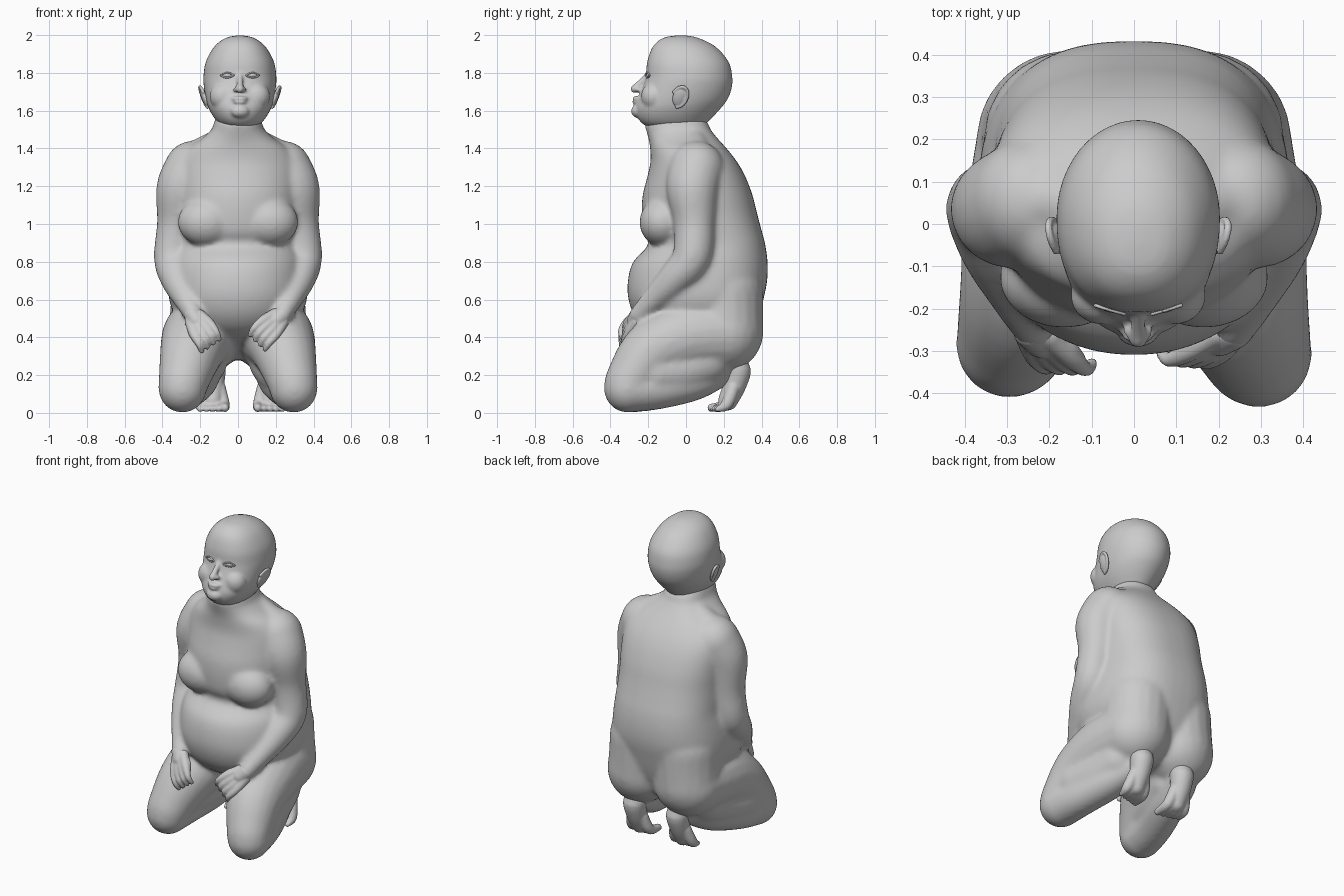
import bpy, bmesh, math
from mathutils import Vector, Matrix

if "Cube" in bpy.data.objects:
    bpy.data.objects.remove(bpy.data.objects["Cube"])

clay = bpy.data.materials.new("clay_grey")
clay.diffuse_color = (0.6, 0.6, 0.6, 1)
clay.use_nodes = True
clay.node_tree.nodes["Principled BSDF"].inputs["Base Color"].default_value = clay.diffuse_color


def spline(rows, steps):
    """Smoothly interpolate rows of numbers (Catmull-Rom)."""
    out = []
    for i in range(len(rows) - 1):
        p = [rows[max(0, min(len(rows) - 1, i + k))] for k in (-1, 0, 1, 2)]
        for s in range(steps):
            t = s / steps
            out.append([0.5 * (2 * b + (c - a) * t + (2 * a - 5 * b + 4 * c - d) * t * t
                               + (3 * b - a - 3 * c + d) * t ** 3) for a, b, c, d in zip(*p)])
    return out + [list(rows[-1])]


def skin(bm, rings):
    """Bridge rings of points into a closed solid."""
    vs = [[bm.verts.new(p) for p in r] for r in rings]
    n = len(vs[0])
    for a, b in zip(vs, vs[1:]):
        for i in range(n):
            bm.faces.new((a[i], a[(i + 1) % n], b[(i + 1) % n], b[i]))
    bm.faces.new(vs[0][::-1])
    bm.faces.new(vs[-1])


def stack(bm, rows, front=2.0, back=2.0, cx=0.0, n=48):
    """Horizontal oval sections: z, half width, front y, back y."""
    rings = []
    for z, hw, f, b in spline(rows, 4):
        ring = []
        for i in range(n):
            c, s = math.cos(math.tau * i / n), math.sin(math.tau * i / n)
            e = 2 / (back if s > 0 else front)
            ring.append((cx + hw * math.copysign(abs(c) ** e, c),
                         (f + b) / 2 + (b - f) / 2 * math.copysign(abs(s) ** e, s), z))
        rings.append(ring)
    skin(bm, rings)


def ball(bm, pos, size, rot=(0, 0, 0)):
    m = Matrix.Translation(pos)
    for axis, a in zip("XYZ", rot):
        m = m @ Matrix.Rotation(a, 4, axis)
    bmesh.ops.create_uvsphere(bm, u_segments=24, v_segments=16, radius=1,
                              matrix=m @ Matrix.Diagonal((*size, 1)))


def limb(bm, rows, n=20):
    """Round limb through x, y, z, radius rows, with ball ends."""
    pts = spline(rows, 5)
    rings = []
    for i, (x, y, z, r) in enumerate(pts):
        d = Vector(pts[min(i + 1, len(pts) - 1)][:3]) - Vector(pts[max(i - 1, 0)][:3])
        u = d.cross(Vector((1, 0.31, 0.17))).normalized()
        v = d.normalized().cross(u)
        rings.append([Vector((x, y, z)) + r * (u * math.cos(math.tau * k / n) + v * math.sin(math.tau * k / n))
                      for k in range(n)])
    skin(bm, rings)
    for x, y, z, r in (rows[0], rows[-1]):
        ball(bm, (x, y, z), (r, r, r))


def mirror(rows, s):
    return [(s * r[0], *r[1:]) for r in rows]


def finish(bm, name, voxel=0.0, smooth=0):
    bmesh.ops.recalc_face_normals(bm, faces=bm.faces)
    me = bpy.data.meshes.new(name)
    bm.to_mesh(me)
    bm.free()
    me.materials.append(clay)
    for p in me.polygons:
        p.use_smooth = True
    ob = bpy.data.objects.new(name, me)
    bpy.context.collection.objects.link(ob)
    if voxel:
        m = ob.modifiers.new("merge", 'REMESH')
        m.mode, m.voxel_size, m.use_smooth_shade = 'VOXEL', voxel, True
    if smooth:
        m = ob.modifiers.new("soften", 'SMOOTH')
        m.iterations, m.factor = smooth, 0.5
    return ob


# Body: torso and neck, with arms, hips and folded legs blended in
bm = bmesh.new()
stack(bm, [(.28, .04, .1, .22), (.34, .15, .0, .31), (.42, .25, -.18, .355), (.5, .325, -.265, .385),
           (.6, .365, -.305, .41), (.7, .368, -.308, .43), (.8, .355, -.28, .432), (.89, .335, -.2, .42),
           (.96, .335, -.225, .402), (1.05, .335, -.235, .378), (1.15, .34, -.23, .353), (1.25, .34, -.205, .315),
           (1.33, .325, -.188, .27), (1.4, .27, -.19, .215), (1.45, .195, -.198, .17), (1.5, .14, -.212, .13),
           (1.535, .128, -.215, .115), (1.6, .10, -.15, .06)], 2.1, 2.5)
for s, dy in ((-1, .015), (1, -.008)):
    # Chest and shoulder slope
    ball(bm, (s * .165, -.125, 1.01), (.155, .122, .13))
    limb(bm, mirror([(.08, .04, 1.44, .075), (.16, .05, 1.395, .08), (.25, .055, 1.33, .1)], s))
    # Arm
    limb(bm, mirror([(.24, .055, 1.29, .15), (.295, .035, 1.18, .14), (.32, .045, 1.0, .11),
                     (.342, .03, .82, .104), (.322, -.06, .71, .089), (.275, -.17, .6, .066),
                     (.235, -.25, .52, .05)], s))
    # Hip, thigh, shin and the flesh folded between them
    limb(bm, mirror([(.145, .2, .64, .21), (.15, .2, .53, .21), (.16, .203, .43, .208)], s))
    limb(bm, mirror([(.168, .2, .42, .205), (.212, 0, .40, .192), (.247, -.17 + dy, .32, .168),
                     (.285, -.28 + dy, .18, .137), (.295, -.30 + dy, .13, .127)], s))
    limb(bm, mirror([(.295, -.30 + dy, .127, .126), (.27, -.14, .135, .115), (.21, .06, .18, .108),
                     (.155, .22, .23, .07)], s))
    limb(bm, mirror([(.27, -.16, .21, .135), (.235, -.03, .23, .14), (.2, .1, .28, .145)], s))
finish(bm, "body", 0.012, 16)

# Hands: palm, four fingers and a thumb each
for side, s, wrist, tip in (("left", -1, (.24, -.25, .52), (.15, -.345, .38)),
                            ("right", 1, (.235, -.25, .52), (.11, -.325, .395))):
    bm = bmesh.new()
    w, t = Vector(wrist), Vector(tip)
    d = (t - w).normalized()
    across = Vector((.8, 0, -.6))
    across = (across - d * across.dot(d)).normalized()
    limb(bm, mirror([(*w, .047), (*w.lerp(t, .25), .044)], s))
    for k in range(4):
        o = across * (k - 1.5) * .034
        a, b = w.lerp(t, .15) + o * .6, w.lerp(t, .55) + o + Vector((0, -.012, 0))
        c = w.lerp(t, .88) + o * 1.1 + Vector((0, -.008, 0))
        e = c + d * .03 + Vector((0, .028, -.015))
        limb(bm, mirror([(*a, .031), (*b, .026), (*c, .018), (*e, .014)], s), 12)
    a = w.lerp(t, .2) - across * .025
    limb(bm, mirror([(*a, .028), (*(a - across * .03 + d * .045), .021),
                     (*(a - across * .035 + d * .09), .015)], s), 12)
    finish(bm, side + "_hand", 0.007, 2)

# Feet: heel up, resting on curled toes
for side, s, x in (("left", -1, .135), ("right", 1, .17)):
    bm = bmesh.new()
    limb(bm, mirror([(.155, .20, .23, .062), (x, .272, .235, .07), (x, .258, .15, .062), (x, .222, .065, .052)], s))
    for k in range(5):
        o = (k - 2) * .03
        r = .022 if k == 0 else .018 - .001 * k
        limb(bm, mirror([(x + o * .6, .25, .13, .036), (x + o, .215, .045, .032),
                         (x + o * 1.1, .135 + .008 * k, r + .005, r)], s), 12)
    finish(bm, side + "_foot", 0.008, 2)

# Head: skull, jaw, nose and lips
CX = .01
bm = bmesh.new()
stack(bm, [(1.998, .015, -.05, .0), (1.985, .075, -.12, .065), (1.94, .135, -.175, .155), (1.86, .18, -.205, .225),
           (1.78, .193, -.213, .245), (1.72, .19, -.232, .242), (1.66, .18, -.254, .22),
           (1.61, .164, -.266, .182), (1.56, .135, -.254, .135), (1.525, .102, -.222, .095), (1.505, .05, -.17, .03)],
      2.3, 2.0, CX)
limb(bm, [(CX, -.205, 1.79, .014), (CX, -.24, 1.75, .017), (CX, -.272, 1.715, .022)], 12)
ball(bm, (CX, -.255, 1.597), (.05, .036, .035))
ball(bm, (CX, -.252, 1.665), (.045, .034, .012))
ball(bm, (CX, -.254, 1.645), (.038, .033, .012))
for s in (-1, 1):
    ball(bm, (CX + s * .02, -.254, 1.712), (.016, .018, .012))
    ball(bm, (CX + s * .085, -.17, 1.675), (.075, .068, .075))
finish(bm, "head", 0.008, 6)

for side, s in (("left", -1), ("right", 1)):
    # Eye with upper and lower lid
    bm = bmesh.new()
    ball(bm, (CX + s * .067, -.194, 1.787), (.03, .015, .013), (0, 0, s * .3))
    for h in (-1, 1):
        limb(bm, [(CX + s * (.067 + u * .034), -.203 + .01 * u, 1.787 + h * .013 * (1 - u * u), .0045)
                  for u in (-1, -.5, 0, .5, 1)], 8)
    finish(bm, side + "_eye")
    # Ear: shell and rim, leaning out and back at the top
    bm = bmesh.new()
    ball(bm, (CX + s * .187, -.035, 1.67), (.016, .036, .055), (-.25, s * .35, 0))
    limb(bm, [(CX + s * (.191 + .02 * math.cos(a) + .008 * math.sin(a)), -.035 + .042 * math.sin(a)
               + .014 * math.cos(a), 1.672 + .054 * math.cos(a), .009)
              for a in [math.radians(v) for v in range(-60, 181, 30)]], 10)
    finish(bm, side + "_ear", 0.005, 2)
